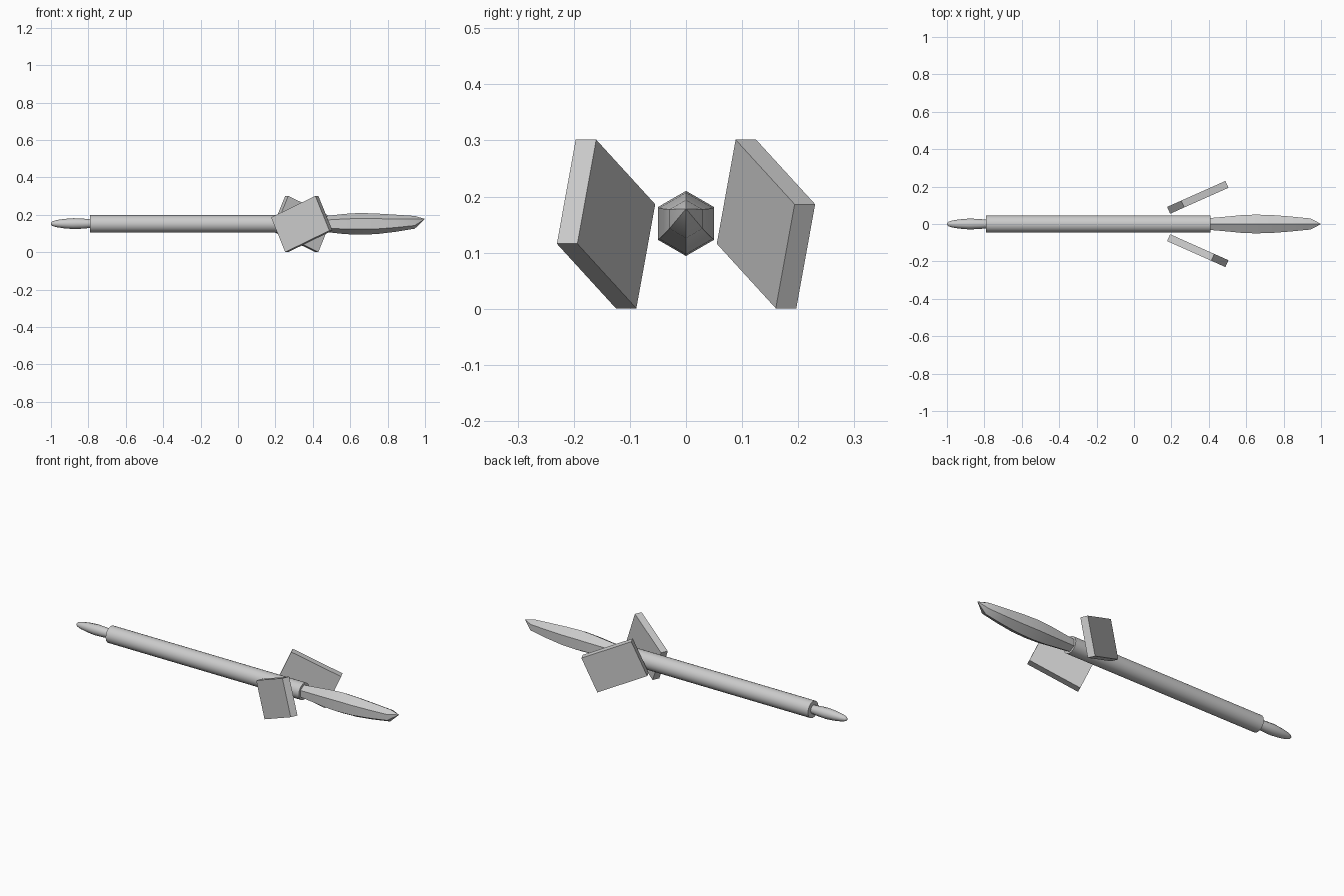
import bpy, bmesh
from math import cos, sin, pi, radians
from mathutils import Matrix, Vector

if "Cube" in bpy.data.objects:
    bpy.data.objects.remove(bpy.data.objects["Cube"])

Z = 0.151  # height of the long axis


def loft(name, rings, sides, angle):
    """Skin rings (x, centre z, radius) along x; radius 0 makes a point."""
    bm = bmesh.new()
    prev = None
    for x, z, r in rings:
        if r == 0:
            ring = [bm.verts.new((x, 0, z))]
        else:
            ring = [bm.verts.new((x, r * sin(2 * pi * i / sides), z + r * cos(2 * pi * i / sides)))
                    for i in range(sides)]
        if prev:
            for i in range(sides):
                j = (i + 1) % sides
                if len(ring) == 1:
                    bm.faces.new((prev[i], prev[j], ring[0]))
                else:
                    bm.faces.new((prev[i], prev[j], ring[j], ring[i]))
        else:
            bm.faces.new(ring)
        prev = ring
    if len(prev) > 1:
        bm.faces.new(prev)
    return finish(name, bm, angle)


def finish(name, bm, angle):
    bmesh.ops.recalc_face_normals(bm, faces=bm.faces)
    mesh = bpy.data.meshes.new(name)
    bm.to_mesh(mesh)
    bm.free()
    ob = bpy.data.objects.new(name, mesh)
    bpy.context.collection.objects.link(ob)
    bpy.ops.object.select_all(action='DESELECT')
    ob.select_set(True)
    bpy.context.view_layer.objects.active = ob
    bpy.ops.object.shade_smooth_by_angle(angle=radians(angle))
    return ob


# Long round shaft
loft("shaft", [(-0.79, Z + .001, .046), (0.41, Z + .001, .046)], 24, 40)

# Six-sided faceted head with an off-centre tip
loft("head", [(0.40, Z, .036), (0.49, Z, .045), (0.57, Z, .054), (0.65, Z + .001, .058),
              (0.74, Z + .001, .055), (0.84, Z + .004, .046), (0.945, Z + .009, .034),
              (1.0, .178, 0)], 6, 35)

# Slim spindle at the tail
loft("tail_spindle", [(-0.78, Z + .002, .022), (-0.83, Z + .002, .027), (-0.88, Z + .002, .029),
                      (-0.93, Z + .002, .025), (-0.97, Z + .002, .019), (-0.993, Z + .002, .012),
                      (-1.0, Z + .002, .005)], 12, 50)

# Two tilted plates, each the other turned half way round the long axis
tilt = Matrix.Rotation(radians(24), 4, 'Z') @ Matrix.Rotation(radians(24), 4, 'Y')
for name, turn in (("plate_back", 0), ("plate_front", pi)):
    bm = bmesh.new()
    bmesh.ops.create_cube(bm, size=1)
    m = (Matrix.Translation((0, 0, Z)) @ Matrix.Rotation(turn, 4, 'X')
         @ Matrix.Translation((0.341, 0.1425, 0)) @ tilt @ Matrix.Diagonal((.283, .04, .203, 1)))
    bm.transform(m)
    finish(name, bm, 30)
